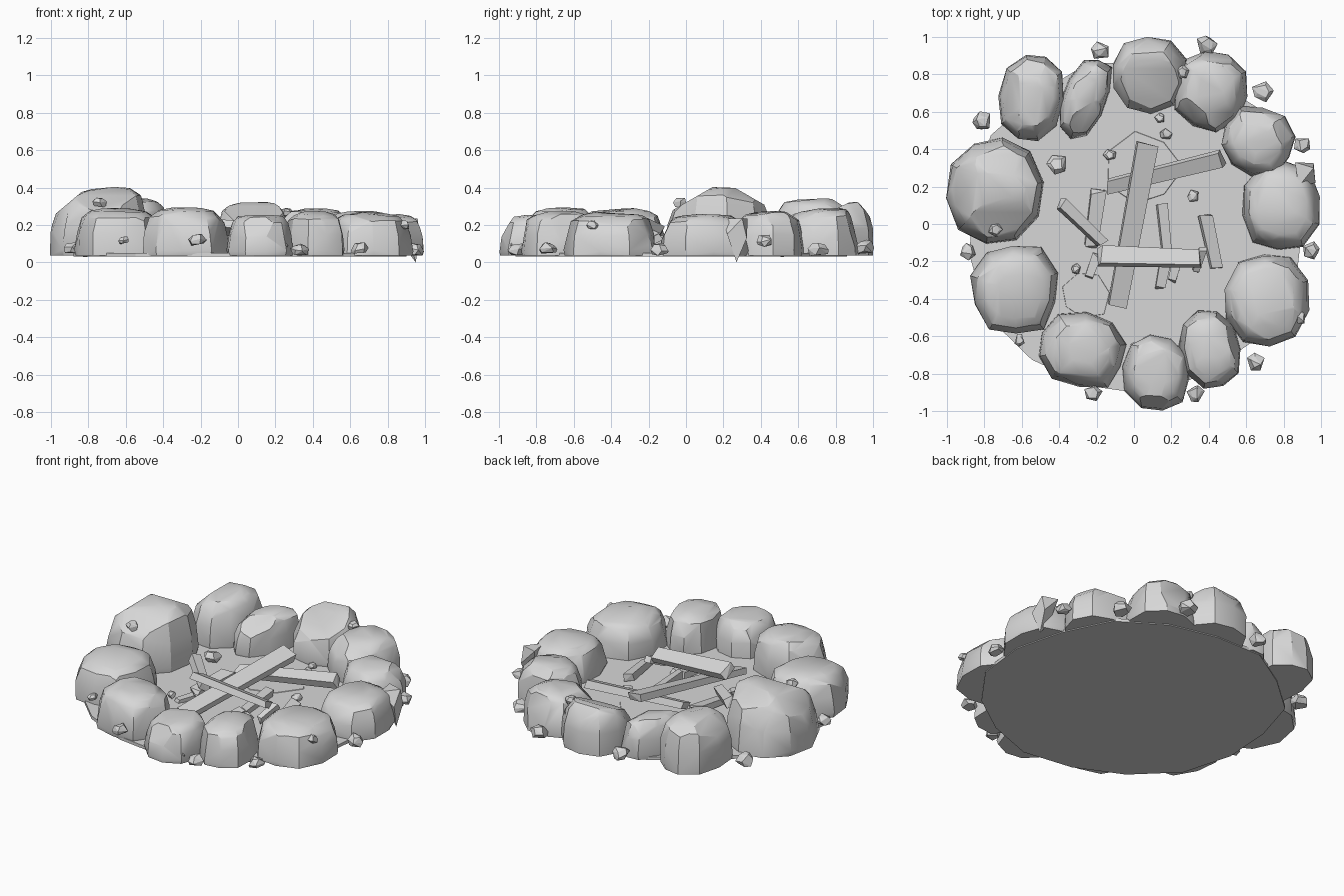
import bpy, bmesh, math, random
from mathutils import Vector, Matrix

if "Cube" in bpy.data.objects:
    bpy.data.objects.remove(bpy.data.objects["Cube"])

random.seed(8)
stone = bpy.data.materials.new("light_grey")
stone.diffuse_color = (0.68, 0.68, 0.68, 1)
stone.use_nodes = True
stone.node_tree.nodes["Principled BSDF"].inputs["Base Color"].default_value = stone.diffuse_color


def finish(name, bm, angle=None):
    bmesh.ops.recalc_face_normals(bm, faces=bm.faces)
    me = bpy.data.meshes.new(name)
    bm.to_mesh(me)
    bm.free()
    me.materials.append(stone)
    ob = bpy.data.objects.new(name, me)
    bpy.context.collection.objects.link(ob)
    if angle:
        bpy.ops.object.select_all(action='DESELECT')
        ob.select_set(True)
        bpy.context.view_layer.objects.active = ob
        bpy.ops.object.shade_smooth_by_angle(angle=math.radians(angle))
    return ob


def hull(name, points, angle=None, dissolve=9, cuts=()):
    """Convex solid around points, with facets sliced off: (azimuth, elevation, depth)."""
    bm = bmesh.new()
    for p in points:
        bm.verts.new(p)
    res = bmesh.ops.convex_hull(bm, input=bm.verts[:])
    junk = {g for g in res["geom_interior"] + res["geom_unused"]
            if isinstance(g, bmesh.types.BMVert)}
    bmesh.ops.delete(bm, geom=list(junk), context='VERTS')
    for az, el, depth in cuts:
        a, e = math.radians(az), math.radians(el)
        n = Vector((math.cos(a) * math.cos(e), math.sin(a) * math.cos(e), math.sin(e)))
        far = max(v.co.dot(n) for v in bm.verts)
        bmesh.ops.bisect_plane(bm, geom=bm.verts[:] + bm.edges[:] + bm.faces[:],
                               plane_co=n * (far - depth), plane_no=n, clear_outer=True)
        bmesh.ops.holes_fill(bm, edges=[ed for ed in bm.edges if ed.is_boundary], sides=0)
    bmesh.ops.dissolve_limit(bm, angle_limit=math.radians(dissolve),
                             verts=bm.verts[:], edges=bm.edges[:])
    return finish(name, bm, angle)


def boulder(name, x, y, rx, ry, top, rot=0, tx=0, ty=0, cuts=()):
    """Chunky stone: stacked jittered outlines wrapped in a hull, then chipped."""
    base, sides = 0.036, 10
    h = top - base
    phase = random.random()
    wob = [random.uniform(0.95, 1.06) for _ in range(sides)]
    c, s = math.cos(math.radians(rot)), math.sin(math.radians(rot))
    pts = []
    for lev, sc in ((0, 0.98), (0.12, 1.0), (0.5, 0.96), (0.84, 0.84), (0.97, 0.66), (1.01, 0.35)):
        for i in range(sides):
            a = math.tau * (i + phase) / sides
            ca, sa = math.cos(a), math.sin(a)
            r = (abs(ca) ** 2.6 + abs(sa) ** 2.6) ** (-1 / 2.6) * sc * wob[i]
            if lev:
                r *= random.uniform(0.97, 1.03)
            u, v = r * ca * rx, r * sa * ry
            px, py = c * u - s * v, s * u + c * v
            z = base + lev * h + lev * h * (tx * px / rx + ty * py / ry)
            if lev:
                z += random.uniform(-0.006, 0.006)
            pts.append((x + px, y + py, z))
    chips = list(cuts)
    start = random.uniform(0, 360)
    for k in range(4):
        chips.append((start + 90 * k + random.uniform(-30, 30),
                      random.uniform(15, 65), random.uniform(0.006, 0.02)))
    hull(name, pts, 32, 7, chips)


# Ring of boulders: x, y, half width, half depth, top, turn, slope x, slope y, big chips
for i, b in enumerate((
        (-0.745, 0.18, 0.25, 0.28, 0.385, 0, 0.10, 0.02,
         ((-90, 60, 0.05), (90, 60, 0.04), (180, 50, 0.03))),
        (-0.545, 0.675, 0.17, 0.235, 0.33, -9, 0.03, 0.03, ((180, 45, 0.03),)),
        (-0.26, 0.675, 0.12, 0.22, 0.265, -20, 0, 0.04, ((-60, 45, 0.03),)),
        (0.08, 0.80, 0.20, 0.20, 0.31, 0, 0, 0.10, ((-90, 65, 0.06),)),
        (0.41, 0.715, 0.195, 0.21, 0.28, -8, 0, 0.06, ((-70, 55, 0.02),)),
        (0.66, 0.445, 0.195, 0.18, 0.265, -25, 0, 0.03),
        (0.79, 0.10, 0.205, 0.235, 0.25, 4, 0, 0),
        (0.71, -0.405, 0.225, 0.25, 0.26, -8, -0.03, 0.02),
        (0.41, -0.665, 0.16, 0.21, 0.265, 14, 0, 0),
        (0.12, -0.795, 0.175, 0.20, 0.25, 8, 0, 0.03),
        (-0.275, -0.675, 0.23, 0.195, 0.285, -14, 0, 0.03),
        (-0.64, -0.35, 0.23, 0.245, 0.28, 8, 0, 0.02))):
    boulder(f"boulder_{i + 1}", *b)

# Sharp corner on the right hand boulder
hull("boulder_splinter", [(0.86, 0.33, 0.235), (0.96, 0.30, 0.235), (0.96, 0.325, 0.13),
                          (0.95, 0.27, 0.0), (0.88, 0.20, 0.235), (0.97, 0.22, 0.15),
                          (0.89, 0.28, 0.08)])

# Uneven dirt slab under the ring
pts = []
for i in range(17):
    a = math.tau * i / 17
    r = random.uniform(0.86, 0.93)
    pts.append((r * math.cos(a), r * math.sin(a), 0.03))
    pts.append((r * math.cos(a), r * math.sin(a), 0.05))
hull("dirt_bed", pts, None, 2)

# Slightly raised crusts of dirt
for i, (x, y, r) in enumerate(((0.05, 0.3, 0.21), (-0.26, -0.38, 0.14))):
    pts = []
    for k in range(7):
        a = math.tau * k / 7 + i
        q = r * random.uniform(0.85, 1.05)
        for z, sc in ((0.045, 1.0), (0.053, 0.97)):
            pts.append((x + q * sc * math.cos(a), y + q * sc * math.sin(a), z))
    hull(f"dirt_crust_{i + 1}", pts)


def beam(name, p, q, width, thick, roll=0):
    """Tapered squared timber between two points."""
    p, q = Vector(p), Vector(q)
    d = (q - p).normalized()
    side = Matrix.Rotation(math.radians(roll), 3, d) @ d.cross(Vector((0, 0, 1))).normalized()
    up = side.cross(d)
    pts = []
    for end, sc in ((p, 0.85), (q, 1.0)):
        for sx, sz in ((-1, -1), (1, -1), (1, 1), (-1, 1)):
            skew = d * (random.uniform(-0.015, 0.015))
            pts.append(end + side * sx * width * sc / 2 + up * sz * thick * sc / 2 + skew)
    hull(name, pts, None, 1)


# Timbers and splinters in the pit
for i, t in enumerate((
        ((-0.09, -0.44, 0.075), (0.07, 0.42, 0.185), 0.115, 0.045, 12),
        ((-0.14, 0.20, 0.10), (0.47, 0.35, 0.14), 0.085, 0.05, 20),
        ((0.35, -0.185, 0.155), (-0.18, -0.17, 0.195), 0.105, 0.045, 25),
        ((0.44, -0.23, 0.065), (0.38, 0.05, 0.085), 0.07, 0.045, 15),
        ((-0.23, -0.12, 0.06), (-0.19, 0.17, 0.08), 0.08, 0.04, 8),
        ((-0.17, -0.10, 0.10), (-0.39, 0.11, 0.155), 0.06, 0.055, 20),
        ((0.18, -0.20, 0.07), (0.15, 0.10, 0.075), 0.055, 0.05, 10),
        ((0.14, -0.34, 0.06), (0.17, -0.19, 0.07), 0.06, 0.04, 5),
        ((0.20, -0.31, 0.06), (0.23, -0.2, 0.065), 0.05, 0.03, 0),
        ((0.33, -0.25, 0.08), (0.37, -0.13, 0.14), 0.04, 0.04, 10),
        ((-0.24, -0.28, 0.06), (-0.2, -0.17, 0.06), 0.05, 0.03, 0))):
    beam(f"timber_{i + 1}", *t)


def pebble(name, x, y, z, r):
    """Small chip: three jittered outlines, wrapped in a hull."""
    pts = []
    turn = random.random()
    for lev, sc in ((-0.5, 0.8), (0.0, 1.0), (0.5, 0.6)):
        for k in range(5):
            a = math.tau * (k + turn + random.uniform(-0.25, 0.25)) / 5
            q = r * sc * random.uniform(0.85, 1.08)
            pts.append((x + q * math.cos(a), y + q * math.sin(a),
                        z + r * (lev + random.uniform(-0.2, 0.2))))
    hull(name, pts)


# Loose pebbles around, on and inside the ring: x, y, z, radius
for i, p in enumerate((
        (-0.81, 0.55, 0.07, 0.06), (-0.41, 0.32, 0.075, 0.06), (-0.18, 0.93, 0.08, 0.055),
        (0.39, 0.955, 0.08, 0.06), (0.26, 0.81, 0.27, 0.04), (0.69, 0.71, 0.075, 0.06),
        (0.90, 0.42, 0.115, 0.05), (0.945, -0.14, 0.07, 0.055), (0.89, -0.50, 0.20, 0.035),
        (0.65, -0.735, 0.07, 0.055), (0.33, -0.905, 0.07, 0.05), (0.23, -0.92, 0.085, 0.04),
        (-0.22, -0.905, 0.12, 0.05), (-0.61, -0.62, 0.12, 0.035), (-0.89, -0.15, 0.075, 0.05),
        (-0.74, -0.03, 0.32, 0.04), (0.14, 0.565, 0.07, 0.03), (-0.13, 0.37, 0.07, 0.035),
        (0.17, 0.48, 0.07, 0.035), (0.32, 0.15, 0.07, 0.035), (-0.31, -0.24, 0.07, 0.03))):
    pebble(f"pebble_{i + 1}", *p)
